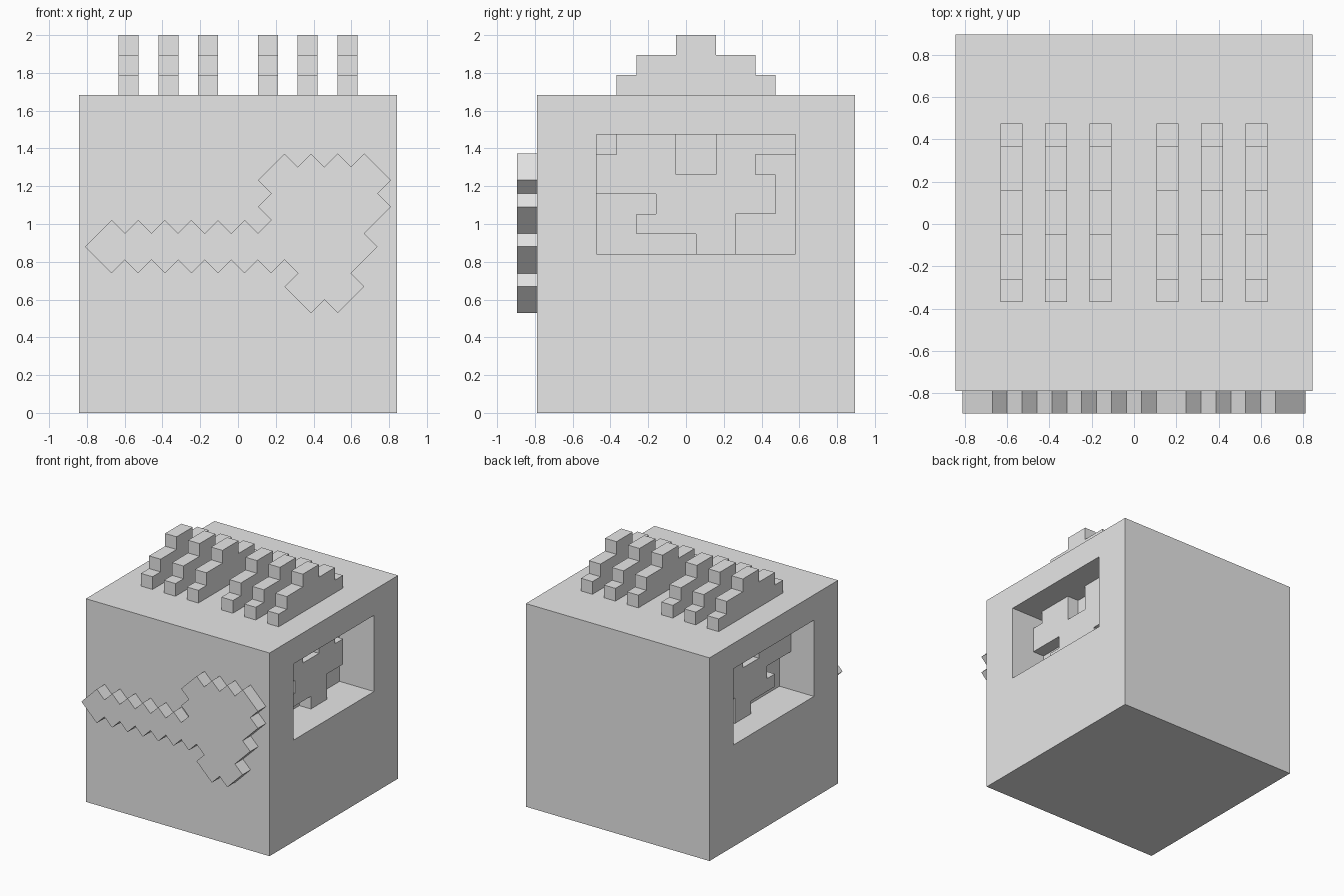
import bpy, bmesh
from mathutils import Vector

old = bpy.data.objects.get("Cube")
if old:
    bpy.data.objects.remove(old, do_unlink=True)

U = 2 / 19          # one block unit
MID_Y = U / 2       # centre of the block in depth
STEP = 0.0704       # diagonal step of the front relief

grey = bpy.data.materials.new("light_grey")
grey.use_nodes = True
grey.diffuse_color = (0.8, 0.8, 0.8, 1)
grey.node_tree.nodes["Principled BSDF"].inputs["Base Color"].default_value = (0.8, 0.8, 0.8, 1)

DIRS = {"N": (0, 1), "S": (0, -1), "E": (1, 0), "W": (-1, 0),
        "a": (1, 1), "b": (1, -1), "c": (-1, -1), "d": (-1, 1)}


def trace(start, moves, step):
    """Closed outline walked from start; repeated letters make longer edges."""
    a, b = start
    points, last = [], None
    for m in moves:
        if m != last:
            points.append((a, b))
        a += DIRS[m][0] * step
        b += DIRS[m][1] * step
        last = m
    return points


def prism(name, points, offset):
    """Extrude a closed outline of 3D points by offset."""
    bm = bmesh.new()
    face = bm.faces.new([bm.verts.new(p) for p in points])
    ext = bmesh.ops.extrude_face_region(bm, geom=[face])
    moved = [g for g in ext["geom"] if isinstance(g, bmesh.types.BMVert)]
    bmesh.ops.translate(bm, verts=moved, vec=Vector(offset))
    bmesh.ops.recalc_face_normals(bm, faces=bm.faces)
    mesh = bpy.data.meshes.new(name)
    bm.to_mesh(mesh)
    bm.free()
    mesh.materials.append(grey)
    obj = bpy.data.objects.new(name, mesh)
    bpy.context.collection.objects.link(obj)
    return obj


def box(name, x0, x1, y0, y1, z0, z1):
    base = [(x0, y0, z0), (x1, y0, z0), (x1, y1, z0), (x0, y1, z0)]
    return prism(name, base, (0, 0, z1 - z0))


# Main block with a recessed window in each side
block = box("block", -8 * U, 8 * U, MID_Y - 8 * U, MID_Y + 8 * U, 0, 16 * U)
for side, label in ((1, "left"), (-1, "right")):
    x0, x1 = sorted((side * 5 * U, side * 9 * U))
    cutter = box("window_cutter", x0, x1, MID_Y - 5 * U, MID_Y + 5 * U, 8 * U, 14 * U)
    cutter.hide_render = True
    mod = block.modifiers.new("window", "BOOLEAN")
    mod.operation = "DIFFERENCE"
    mod.solver = "EXACT"
    mod.object = cutter
    bpy.context.view_layer.objects.active = block
    bpy.ops.object.modifier_apply(modifier=mod.name)
    bpy.data.objects.remove(cutter, do_unlink=True)

    # Stepped relief standing on the back wall of the window
    walk = "NN E N EEE SS EE NN EEEE S WW S E SS WW SS WW N WWW N E N WWW".replace(" ", "")
    outline = trace((MID_Y - 5 * U, 11 * U), walk, U)
    prism(label + "_window_relief", [(side * 5 * U, y, z) for y, z in outline],
          (side * U, 0, 0))

# Zigzag relief on the front: handle, head, lower lobe, back along the handle
walk = ("aa" + "ba" * 6 + "dad" + "aa" + "ba" * 3 + "bb" + "cb" + "cc" + "b" + "cc"
        + "b" + "cc" + "dc" + "dd" + "ad" + "cd" * 6 + "c" + "dd")
outline = trace((-0.81, 0.88), walk, STEP)
prism("front_relief", [(x, MID_Y - 8 * U, z) for x, z in outline], (0, -U, 0))

# Six stepped ridges on the top
walk = "N E N EE N EE S EE S E S WWWWWWWW".replace(" ", "")
outline = trace((MID_Y - 4 * U, 16 * U), walk, U)
for side, label in ((1, "left"), (-1, "right")):
    for i in range(3):
        x = side * (1 + 2 * i) * U
        prism(f"{label}_ridge_{i + 1}", [(x, y, z) for y, z in outline], (side * U, 0, 0))
